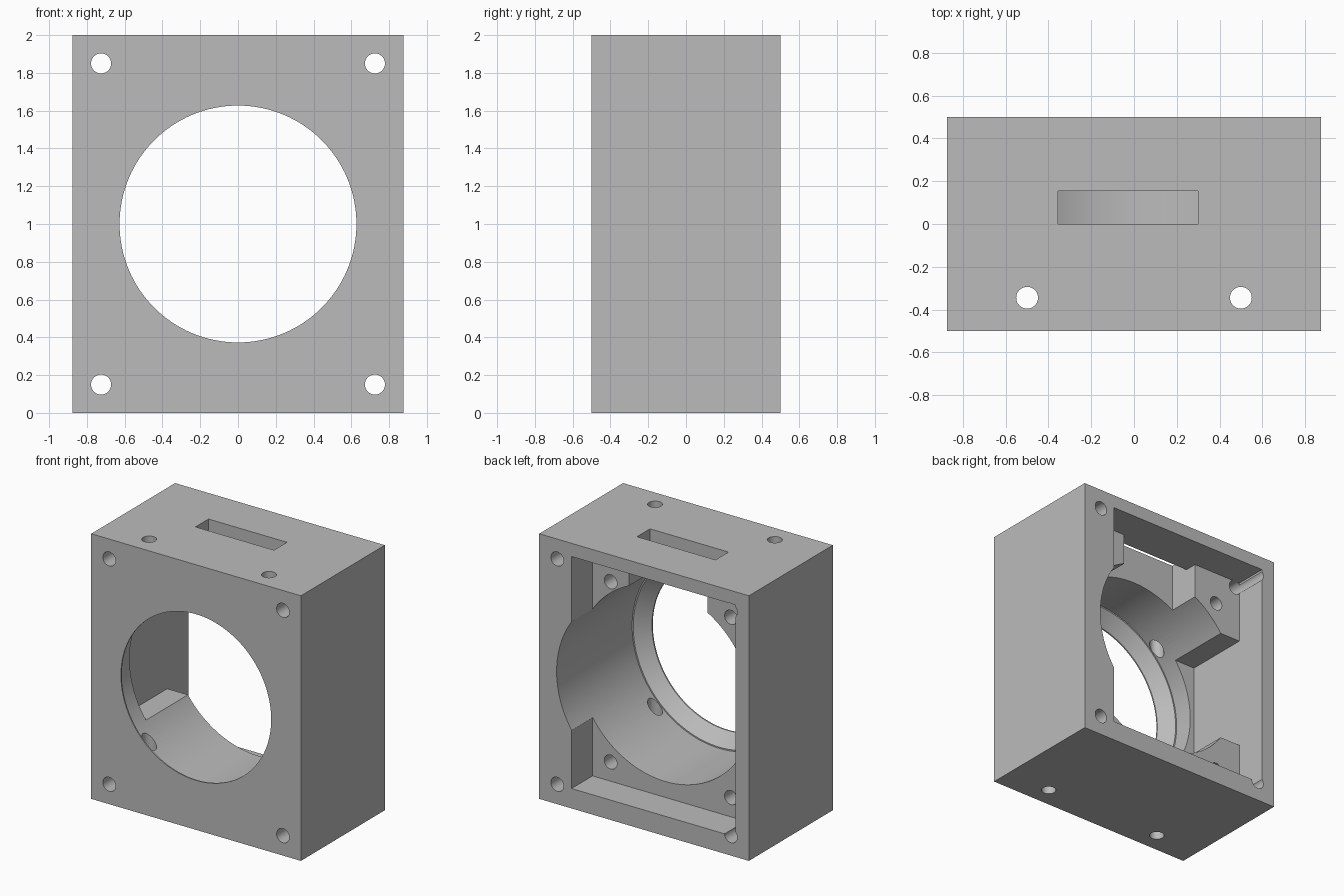
import bpy
import bmesh
import math
from mathutils import Matrix, Vector

if "Cube" in bpy.data.objects:
    bpy.data.objects.remove(bpy.data.objects["Cube"], do_unlink=True)

grey = bpy.data.materials.new("plain_grey")
grey.use_nodes = True
grey.diffuse_color = (0.5, 0.5, 0.5, 1)
grey.node_tree.nodes["Principled BSDF"].inputs["Base Color"].default_value = (0.5, 0.5, 0.5, 1)


def make_object(name, bm):
    bmesh.ops.recalc_face_normals(bm, faces=bm.faces)
    mesh = bpy.data.meshes.new(name)
    bm.to_mesh(mesh)
    bm.free()
    mesh.materials.append(grey)
    obj = bpy.data.objects.new(name, mesh)
    bpy.context.collection.objects.link(obj)
    return obj


def box(name, x, y, z):
    """Box between (min, max) pairs on each axis."""
    bm = bmesh.new()
    bmesh.ops.create_cube(bm, size=1)
    for v in bm.verts:
        v.co = [(lo + hi) / 2 + c * (hi - lo) for c, (lo, hi) in zip(v.co, (x, y, z))]
    return make_object(name, bm)


def cylinder(name, start, end, radius, sides=40):
    """Cylinder running from start to end."""
    a, b = Vector(start), Vector(end)
    turn = (b - a).to_track_quat("Z", "Y").to_matrix().to_4x4()
    bm = bmesh.new()
    bmesh.ops.create_cone(bm, cap_ends=True, segments=sides, radius1=radius, radius2=radius,
                          depth=(b - a).length, matrix=Matrix.Translation((a + b) / 2) @ turn)
    return make_object(name, bm)


def lathe_y(name, profile, centre_z, sides=128):
    """Closed solid of revolution about the y direction from (y, radius) points."""
    bm = bmesh.new()
    rings = []
    for y, r in profile:
        angles = [math.tau * i / sides for i in range(sides)]
        rings.append([bm.verts.new((r * math.cos(a), y, centre_z + r * math.sin(a))) for a in angles])
    for low, high in zip(rings, rings[1:]):
        for i in range(sides):
            j = (i + 1) % sides
            bm.faces.new((low[i], low[j], high[j], high[i]))
    bm.faces.new(rings[0])
    bm.faces.new(rings[-1])
    return make_object(name, bm)


housing = box("housing", (-0.875, 0.875), (-0.5, 0.5), (0, 2))

cutters = [
    # Shallow rear pocket, deep side recess, upper recess and the slot above it
    box("rear_pocket", (-0.765, 0.605), (0.25, 0.6), (0.15, 1.9)),
    box("side_recess", (-0.765, -0.3), (-0.25, 0.55), (0.574, 1.426)),
    box("upper_recess", (-0.355, 0.3), (0, 0.55), (1.4, 1.9)),
    box("top_slot", (-0.355, 0.3), (0, 0.155), (1.8, 2.1)),
    # Main bore, tapering to the front opening
    lathe_y("main_bore", [(0.6, 0.73), (-0.4, 0.73), (-0.4, 0.72), (-0.49, 0.627), (-0.6, 0.627)], 1),
]
# Corner bolt holes through the full depth
for x in (-0.725, 0.725):
    for z in (0.15, 1.85):
        cutters.append(cylinder("corner_hole", (x, -0.7, z), (x, 0.7, z), 0.053))
# Blind screw holes in the pocket floor
for x in (-0.55, 0.454):
    for z in (0.295, 1.655):
        cutters.append(cylinder("blind_hole", (x, -0.05, z), (x, 0.4, z), 0.053))
# Upright holes through top and bottom
for x in (-0.5, 0.5):
    cutters.append(cylinder("upright_hole", (x, -0.345, -0.2), (x, -0.345, 2.2), 0.051))

bpy.ops.object.select_all(action="DESELECT")
housing.select_set(True)
bpy.context.view_layer.objects.active = housing
for cutter in cutters:
    cutter.hide_render = True
    cut = housing.modifiers.new(cutter.name, "BOOLEAN")
    cut.operation = "DIFFERENCE"
    cut.solver = "EXACT"
    cut.object = cutter
    bpy.ops.object.modifier_apply(modifier=cut.name)
    bpy.data.objects.remove(cutter, do_unlink=True)

bpy.ops.object.shade_smooth_by_angle(angle=math.radians(30))
